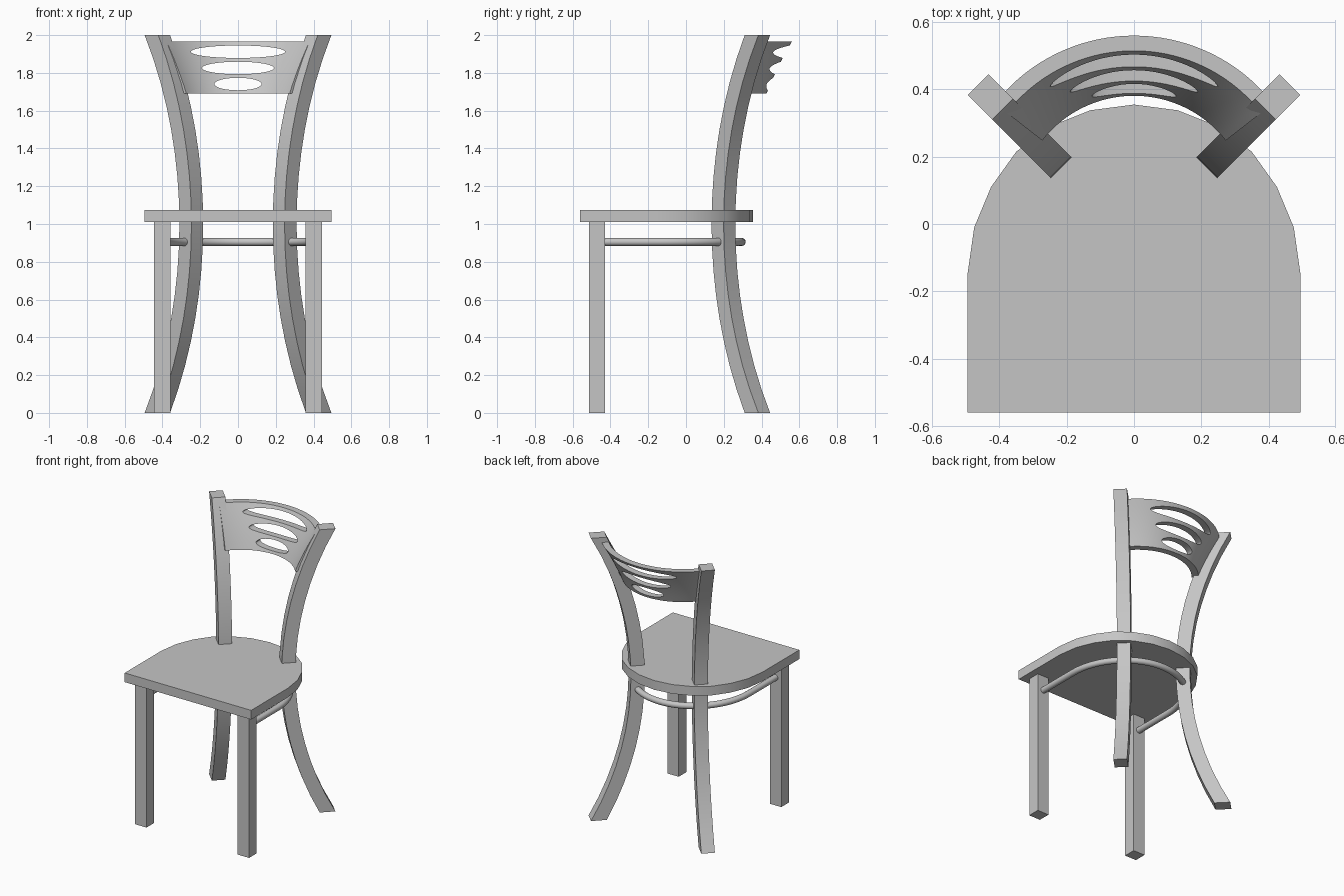
import bpy, bmesh, math
from mathutils import Vector

if "Cube" in bpy.data.objects:
    bpy.data.objects.remove(bpy.data.objects["Cube"], do_unlink=True)

GREY = (0.56, 0.56, 0.56, 1)
paint = bpy.data.materials.new("grey paint")
paint.use_nodes = True
paint.diffuse_color = GREY
paint.node_tree.nodes["Principled BSDF"].inputs["Base Color"].default_value = GREY


def loft(name, rings):
    """Skin a list of equal-length closed rings and cap both ends."""
    bm = bmesh.new()
    rows = [[bm.verts.new(p) for p in ring] for ring in rings]
    n = len(rows[0])
    for a, b in zip(rows, rows[1:]):
        for i in range(n):
            j = (i + 1) % n
            bm.faces.new((a[i], a[j], b[j], b[i]))
    bm.faces.new(rows[0])
    bm.faces.new(rows[-1])
    bmesh.ops.recalc_face_normals(bm, faces=bm.faces[:])
    mesh = bpy.data.meshes.new(name)
    bm.to_mesh(mesh)
    bm.free()
    obj = bpy.data.objects.new(name, mesh)
    bpy.context.collection.objects.link(obj)
    mesh.materials.append(paint)
    return obj


def activate(obj):
    bpy.ops.object.select_all(action='DESELECT')
    obj.select_set(True)
    bpy.context.view_layer.objects.active = obj


def smooth(obj):
    activate(obj)
    bpy.ops.object.shade_smooth_by_angle(angle=math.radians(30))


# Seat: square front, rounded back
half = [(0.495, -0.56), (0.495, -0.15), (0.475, -0.01), (0.425, 0.11),
        (0.35, 0.215), (0.25, 0.29), (0.13, 0.338)]
outline = half + [(0, 0.355)] + [(-x, y) for x, y in reversed(half)]
smooth(loft("seat", [[(x, y, z) for x, y in outline] for z in (1.01, 1.075)]))


# Rear posts bow outwards above and below the seat, on the diagonal
def bow(z, radius=2.05):
    return radius - math.sqrt(radius ** 2 - (z - 1) ** 2)


POST_STEPS = 16
for side, label in ((1, "left"), (-1, "right")):
    out = Vector((side, 1, 0)).normalized()
    across = Vector((-side, 1, 0)).normalized() * 0.044
    rings = []
    for k in range(POST_STEPS + 1):
        z = 2 * k / POST_STEPS
        base = Vector((side * 0.279, 0.230, z))
        outer = base + out * bow(z)
        inner = base + out * (bow(z, 2.14) - 0.09)
        rings.append([outer + across, outer - across, inner - across, inner + across])
    smooth(loft(label + "_rear_post", rings))

    # Straight square front leg
    loft(label + "_front_leg",
         [[(side * x, y, z) for x, y in ((0.357, -0.513), (0.446, -0.513),
                                         (0.446, -0.428), (0.357, -0.428))]
          for z in (0, 1.01)])

# Round bent stretcher running from one front leg around to the other
path = [Vector((0.4, -0.45, 0.905))]
for k in range(33):
    a = math.pi * k / 32
    path.append(Vector((0.4 * math.cos(a), -0.13 + 0.425 * math.sin(a), 0.905)))
path.append(Vector((-0.4, -0.45, 0.905)))
rings = []
for k, p in enumerate(path):
    tangent = path[min(k + 1, len(path) - 1)] - path[max(k - 1, 0)]
    normal = Vector((tangent.y, -tangent.x, 0)).normalized()
    rings.append([p + 0.021 * (normal * math.cos(t) + Vector((0, 0, math.sin(t))))
                  for t in (math.tau * i / 16 for i in range(16))])
smooth(loft("stretcher", rings))

# Curved back panel, flaring backwards with the posts
BOTTOM, TOP, ROWS, COLS = 1.69, 1.965, 6, 36


def panel_ring(angle):
    levels = [BOTTOM + (TOP - BOTTOM) * k / ROWS for k in range(ROWS + 1)]
    ring = []
    for inset, zs in ((0, levels), (0.045, levels[::-1])):
        for z in zs:
            r = 0.525 - 1.1 * (bow(TOP) - bow(z)) - inset
            ring.append((r * math.sin(angle), 0.035 + r * math.cos(angle), z))
    return ring


panel = loft("back_panel", [panel_ring(math.radians(52) * (2 * k / COLS - 1))
                            for k in range(COLS + 1)])

# Three oval openings through the panel
for z, width in ((1.912, 0.25), (1.826, 0.19), (1.741, 0.125)):
    oval = [(width * math.cos(t), 0.033 * math.sin(t))
            for t in (math.tau * i / 40 for i in range(40))]
    cutter = loft("oval_cutter", [[(x, y, z + h) for x, h in oval] for y in (0.1, 0.8)])
    cutter.hide_render = True
    activate(panel)
    cut = panel.modifiers.new("oval", 'BOOLEAN')
    cut.operation = 'DIFFERENCE'
    cut.solver = 'EXACT'
    cut.object = cutter
    bpy.ops.object.modifier_apply(modifier=cut.name)
    bpy.data.objects.remove(cutter, do_unlink=True)
smooth(panel)
